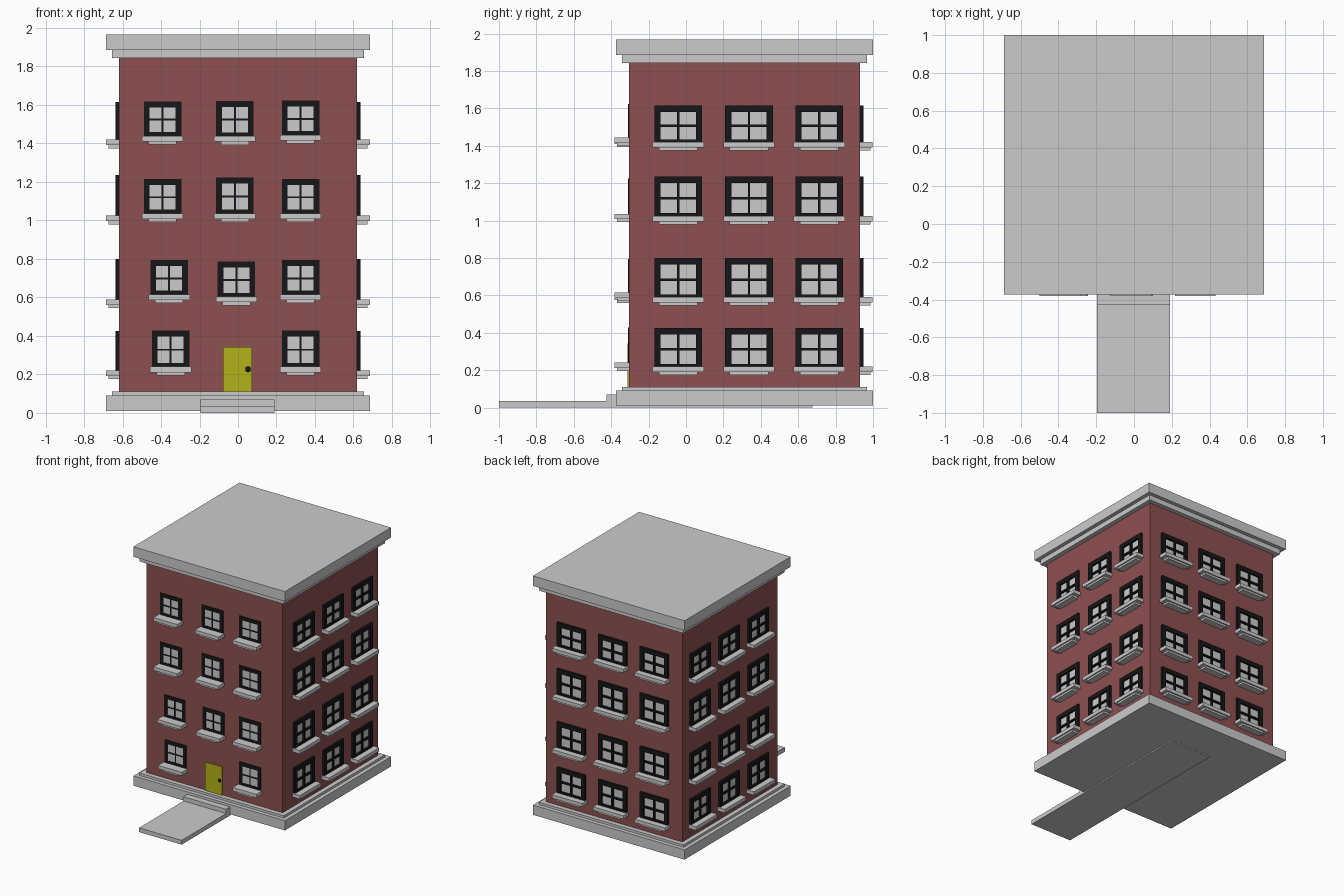
import bpy, bmesh
from math import pi
from mathutils import Matrix, Vector

if "Cube" in bpy.data.objects:
    bpy.data.objects.remove(bpy.data.objects["Cube"])

CY, HALF = 0.313, 0.618          # building centre in y, half width of the walls


def material(name, rgb):
    m = bpy.data.materials.new(name)
    m.diffuse_color = (*rgb, 1)
    m.use_nodes = True
    m.node_tree.nodes["Principled BSDF"].inputs["Base Color"].default_value = m.diffuse_color
    return m


BRICK = material("brick_red", (0.27, 0.08, 0.08))
BLACK = material("frame_black", (0.008, 0.008, 0.009))
OLIVE = material("door_olive", (0.45, 0.45, 0.01))


def boxes(name, spans, mat=None, matrix=Matrix()):
    """One object made of boxes, each given as (x0, x1, y0, y1, z0, z1)."""
    bm = bmesh.new()
    for x0, x1, y0, y1, z0, z1 in spans:
        size = Matrix.Diagonal((x1 - x0, y1 - y0, z1 - z0, 1))
        mid = Matrix.Translation(((x0 + x1) / 2, (y0 + y1) / 2, (z0 + z1) / 2))
        bmesh.ops.create_cube(bm, size=1, matrix=mid @ size)
    me = bpy.data.meshes.new(name)
    bm.to_mesh(me)
    bm.free()
    ob = bpy.data.objects.new(name, me)
    ob.matrix_world = matrix
    bpy.context.collection.objects.link(ob)
    if mat:
        me.materials.append(mat)
    return ob


def slab(name, half, z0, z1, mat=None):
    return boxes(name, [(-half, half, CY - half, CY + half, z0, z1)], mat)


def window(wall, turn, u, top, bottom, w, side, rim, low, bar, out, reach):
    """Window on a wall turned about the building centre; local -y is outward."""
    m = Matrix.Translation((0, CY, 0)) @ Matrix.Rotation(turn, 4, 'Z') \
        @ Matrix.Translation((u, -HALF, 0))
    h, b = w / 2, bar / 2
    mid = (top - rim + bottom + low) / 2
    # frame border and crossing bars
    boxes(wall + "_window_frame", [
        (-h, -h + side, -out, 0.01, bottom, top),
        (h - side, h, -out, 0.01, bottom, top),
        (-h + side, h - side, -out, 0.01, top - rim, top),
        (-h + side, h - side, -out, 0.01, bottom, bottom + low),
        (-b, b, -out, 0.01, bottom + low, top - rim),
        (-h + side, -b, -out, 0.01, mid - b, mid + b),
        (b, h - side, -out, 0.01, mid - b, mid + b)], BLACK, m)
    # glass
    boxes(wall + "_window_pane", [(-h + side, h - side, -0.002, 0.008,
                                   bottom + low, top - rim)], None, m)
    # two-step sill
    s, t = h + 0.010, h - 0.024
    boxes(wall + "_window_sill", [
        (-s, s, -reach, 0.01, bottom - 0.029, bottom),
        (-t, t, -reach + 0.011, 0.01, bottom - 0.045, bottom - 0.029)], None, m)


# body, plinth and cornice
slab("brick_walls", HALF, 0.10, 1.85, BRICK)
slab("plinth_lower", 0.687, 0.01, 0.09)
slab("plinth_upper", 0.655, 0.09, 0.11)
slab("cornice_lower", 0.655, 1.843, 1.885)
slab("cornice_roof", 0.687, 1.885, 1.967)

# walkway and entrance step
boxes("walkway", [(-0.196, 0.19, -1.0, 0.675, 0.0, 0.035)])
boxes("entrance_step", [(-0.196, 0.19, -0.425, -0.30, 0.035, 0.07)])

# door and knob
boxes("front_door", [(-0.078, 0.073, -0.314, -0.29, 0.11, 0.343)], OLIVE)
bm = bmesh.new()
bmesh.ops.create_uvsphere(bm, u_segments=16, v_segments=10, radius=0.015)
me = bpy.data.meshes.new("door_knob")
bm.to_mesh(me)
bm.free()
me.materials.append(BLACK)
knob = bpy.data.objects.new("door_knob", me)
knob.location = (0.052, -0.312, 0.227)
knob.scale = (1, 0.5, 1)
bpy.context.collection.objects.link(knob)
for p in me.polygons:
    p.use_smooth = True

# side and back windows: three columns on four floors
floors = [(1.615, 1.420), (1.235, 1.025), (0.800, 0.590), (0.426, 0.220)]
walls = {"right": (pi / 2, (-0.354, 0.024, 0.399)),
         "back": (pi, (-0.380, -0.007, 0.370)),
         "left": (-pi / 2, (-0.399, -0.024, 0.354))}
for wall, (turn, columns) in walls.items():
    for top, bottom in floors:
        for u in columns:
            window(wall, turn, u, top, bottom, 0.255, 0.033, 0.035, 0.014,
                   0.013, 0.018, 0.067)

# front windows: slightly irregular, nearly flush with the wall
front = [(-0.392, 1.618, 1.440), (-0.016, 1.621, 1.438), (0.325, 1.622, 1.444),
         (-0.392, 1.216, 1.036), (-0.016, 1.224, 1.036), (0.325, 1.216, 1.036),
         (-0.358, 0.794, 0.615), (-0.008, 0.786, 0.604), (0.325, 0.794, 0.615),
         (-0.350, 0.427, 0.240), (0.325, 0.427, 0.240)]
for u, top, bottom in front:
    window("front", 0, u, top, bottom, 0.195, 0.03, 0.031, 0.02,
           0.010, 0.005, 0.076)
